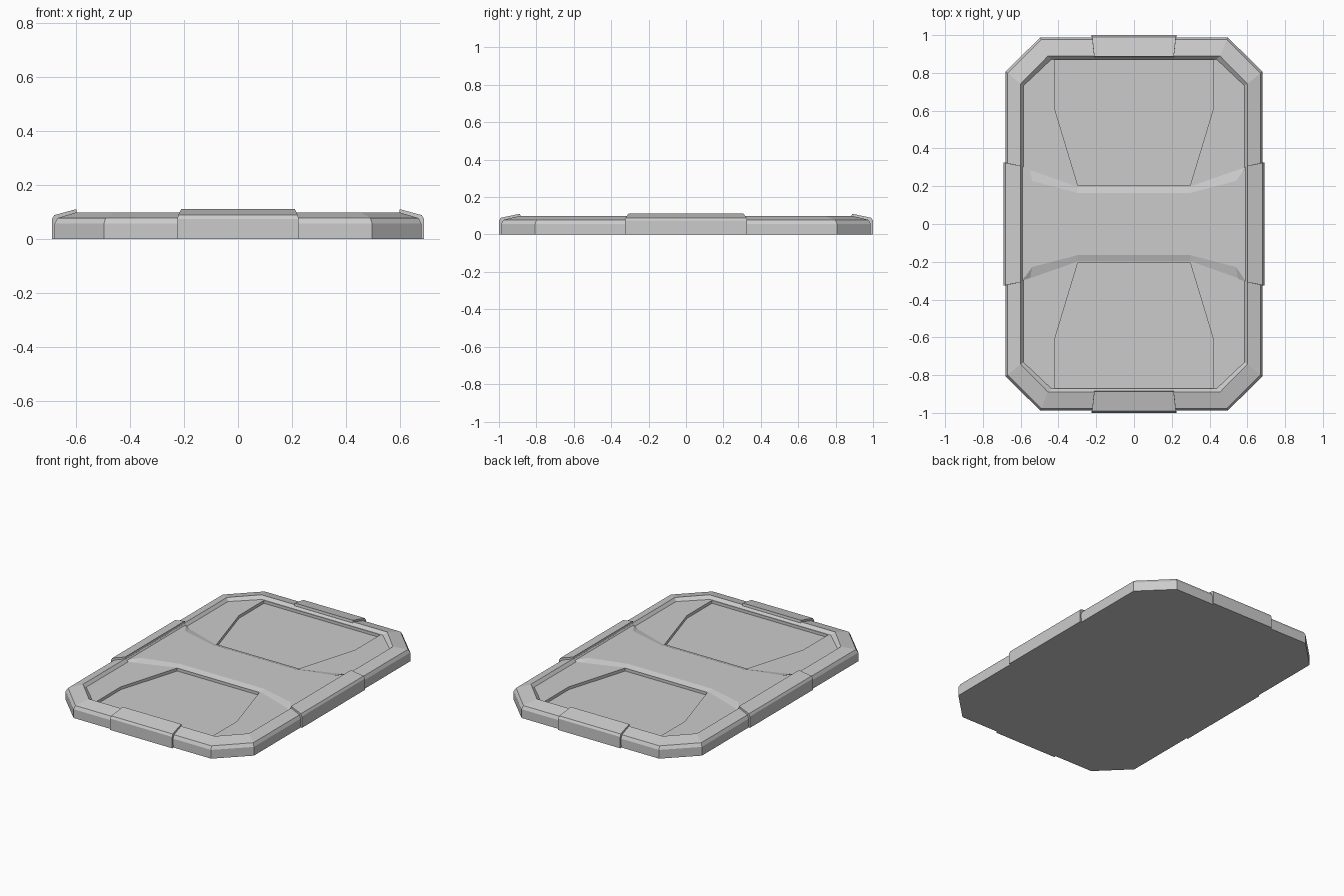
import bpy, bmesh
from mathutils import Matrix
from math import radians

if "Cube" in bpy.data.objects:
    bpy.data.objects.remove(bpy.data.objects["Cube"])


def finish(bm, name):
    bmesh.ops.recalc_face_normals(bm, faces=bm.faces)
    me = bpy.data.meshes.new(name)
    bm.to_mesh(me)
    bm.free()
    ob = bpy.data.objects.new(name, me)
    bpy.context.collection.objects.link(ob)
    return ob


def loft(name, rings):
    """Bridge closed rings of equal point count and cap both ends."""
    bm = bmesh.new()
    loops = [[bm.verts.new(p) for p in r] for r in rings]
    n = len(loops[0])
    for a, b in zip(loops, loops[1:]):
        for i in range(n):
            j = (i + 1) % n
            bm.faces.new((a[i], a[j], b[j], b[i]))
    bm.faces.new(loops[0])
    bm.faces.new(loops[-1])
    return finish(bm, name)


def octagon(x, y, cx, cy, z):
    quarter = [(x, cy), (cx, y)]
    pts = quarter + [(-a, b) for a, b in reversed(quarter)]
    pts += [(-a, -b) for a, b in pts]
    return [(a, b, z) for a, b in pts]


# Tray body with a bevelled, raised rim around a sunken panel
body = loft("tray_body", [
    octagon(0.68, 0.987, 0.497, 0.807, 0.0),
    octagon(0.68, 0.987, 0.497, 0.807, 0.057),
    octagon(0.669, 0.976, 0.491, 0.798, 0.078),
    octagon(0.60, 0.89, 0.455, 0.742, 0.099),
    octagon(0.585, 0.872, 0.437, 0.732, 0.080),
])

# Two tapered recesses cut into the panel
outline = [(0.42, 0.868), (0.42, 0.61), (0.297, 0.204),
           (-0.297, 0.204), (-0.42, 0.61), (-0.42, 0.868)]
for s in (1, -1):
    cutter = loft("recess_cutter", [[(x, s * y, z) for x, y in outline] for z in (0.061, 0.097)])
    cutter.hide_render = True
    cutter.hide_viewport = True
    mod = body.modifiers.new("recess", 'BOOLEAN')
    mod.operation = 'DIFFERENCE'
    mod.solver = 'EXACT'
    mod.object = cutter


# Low raised band across the middle
def band_ring(edge, z):
    half = edge + [(-x, y) for x, y in reversed(edge)]
    return [(x, y, z) for x, y in half + [(-x, -y) for x, y in half]]


loft("centre_band", [
    band_ring([(0.591, 0.305), (0.55, 0.291), (0.30, 0.202)], 0.079),
    band_ring([(0.589, 0.298), (0.54, 0.228), (0.30, 0.165)], 0.091),
])


# Edge clips: profile of (distance out, height, half length)
def clip(name, out, inner, long_half, short_half, angle):
    prof = [(inner, 0.0, short_half), (out, 0.0, long_half), (out, 0.074, long_half),
            (out - 0.009, 0.089, long_half - 0.003), (inner, 0.111, short_half),
            (inner - 0.002, 0.097, short_half)]
    ob = loft(name, [[(u, s * h, z) for u, z, h in prof] for s in (-1, 1)])
    ob.data.transform(Matrix.Rotation(radians(angle), 4, 'Z'))


clip("right_clip", 0.69, 0.60, 0.327, 0.308, 0)
clip("left_clip", 0.69, 0.60, 0.327, 0.308, 180)
clip("back_clip", 1.0, 0.887, 0.225, 0.211, 90)
clip("front_clip", 1.0, 0.887, 0.225, 0.211, -90)
